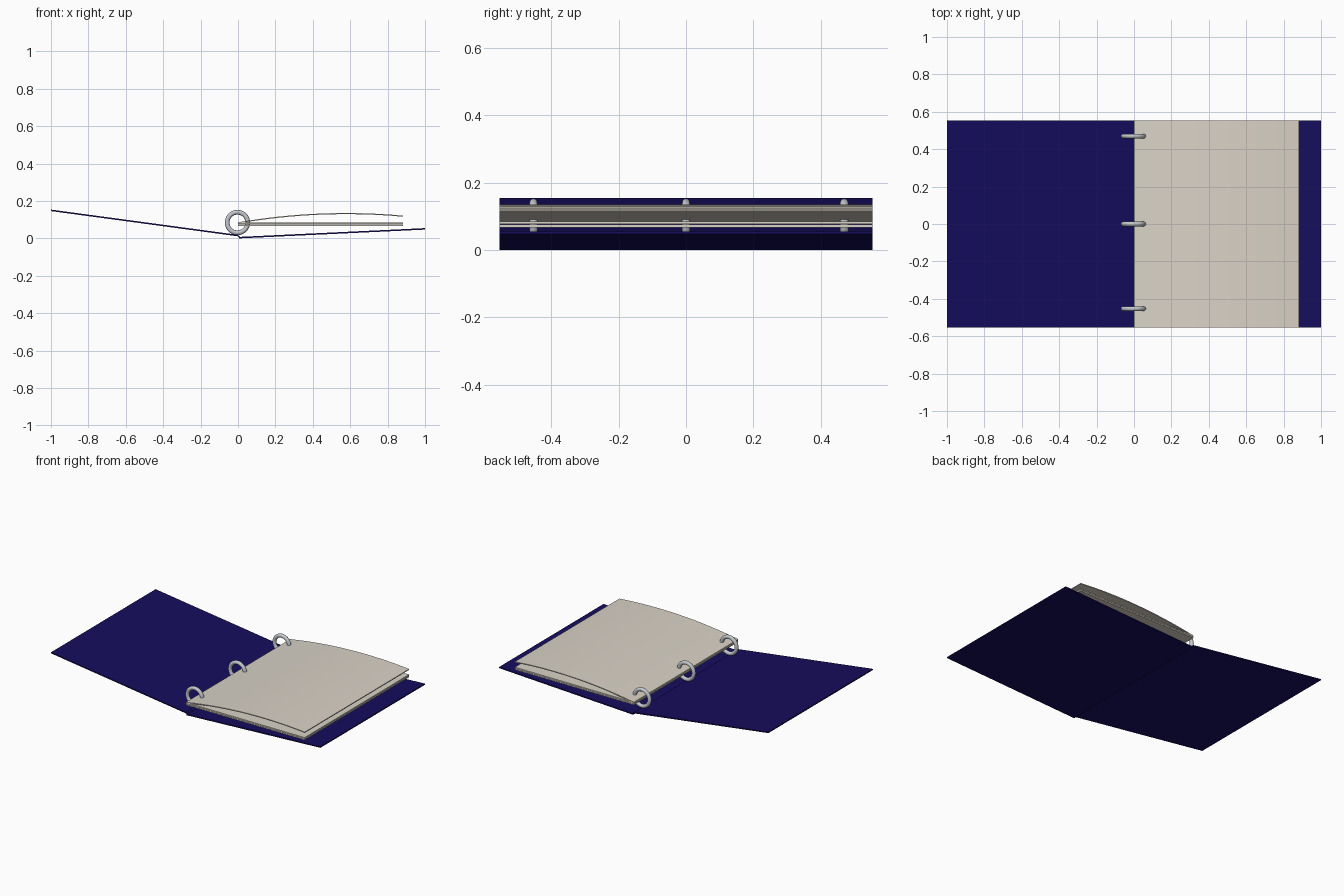
import bpy, bmesh, math
from mathutils import Vector

if "Cube" in bpy.data.objects:
    bpy.data.objects.remove(bpy.data.objects["Cube"])

HALF_DEPTH = 0.554


def material(name, color):
    m = bpy.data.materials.new(name)
    m.diffuse_color = (*color, 1)
    m.use_nodes = True
    m.node_tree.nodes["Principled BSDF"].inputs["Base Color"].default_value = m.diffuse_color
    return m


navy = material("navy_cover", (0.008, 0.004, 0.11))
paper = material("paper", (0.70, 0.65, 0.57))
steel = material("steel", (0.55, 0.58, 0.62))


def sheet(name, path, thickness, mat, smooth=False):
    """Thicken an x-z path vertically and extrude it along y."""
    t = thickness / 2
    outline = [(x, z + t) for x, z in path] + [(x, z - t) for x, z in reversed(path)]
    bm = bmesh.new()
    face = bm.faces.new([bm.verts.new((x, -HALF_DEPTH, z)) for x, z in outline])
    out = bmesh.ops.extrude_face_region(bm, geom=[face])
    verts = [g for g in out["geom"] if isinstance(g, bmesh.types.BMVert)]
    bmesh.ops.translate(bm, verts=verts, vec=Vector((0, 2 * HALF_DEPTH, 0)))
    bmesh.ops.recalc_face_normals(bm, faces=bm.faces)
    mesh = bpy.data.meshes.new(name)
    bm.to_mesh(mesh)
    bm.free()
    mesh.materials.append(mat)
    ob = bpy.data.objects.new(name, mesh)
    bpy.context.collection.objects.link(ob)
    if smooth:
        bpy.ops.object.select_all(action='DESELECT')
        ob.select_set(True)
        bpy.context.view_layer.objects.active = ob
        bpy.ops.object.shade_smooth_by_angle(angle=math.radians(30))
    return ob


# Open cover: two boards joined by a narrow spine fold
sheet("left_cover", [(-1, 0.150), (0, 0.015)], 0.008, navy)
sheet("spine", [(-0.002, 0.015), (0.012, 0.005)], 0.008, navy)
sheet("right_cover", [(0.005, 0.004), (1, 0.051)], 0.008, navy)

# Flat page stack
for i, z in enumerate((0.071, 0.081)):
    sheet(f"page_block_{i + 1}", [(0, z), (0.883, z)], 0.008, paper)

# Lifted top page with a gentle arch
N = 16
arch = []
for i in range(N + 1):
    x = 0.883 * i / N
    arch.append((x, 0.083 + 0.172 * x - 0.149 * x * x))
sheet("curled_page", arch, 0.006, paper, True)

# Binder rings
for i, y in enumerate((-0.453, 0.0, 0.470)):
    bpy.ops.mesh.primitive_torus_add(
        major_radius=0.055, minor_radius=0.0125, major_segments=40, minor_segments=14,
        location=(-0.003, y, 0.085), rotation=(math.pi / 2, 0, 0))
    ring = bpy.context.object
    ring.name = f"binder_ring_{i + 1}"
    ring.data.materials.append(steel)
    bpy.ops.object.shade_smooth()
